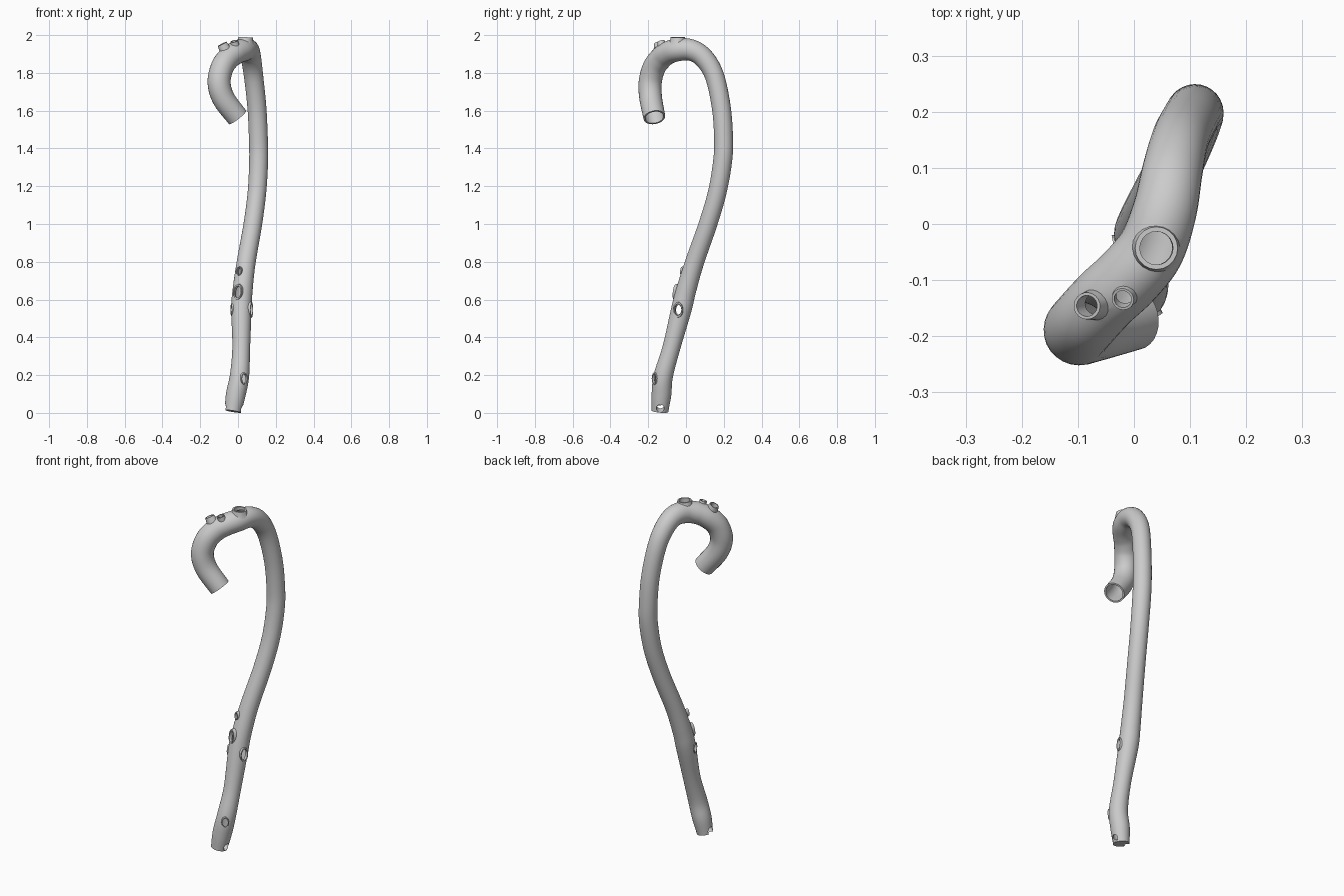
import bpy, bmesh, math
from mathutils import Vector, Matrix

if "Cube" in bpy.data.objects:
    bpy.data.objects.remove(bpy.data.objects["Cube"])

SIDES = 28
STEPS = 6
WALL = 0.009

# Centre line of the stick: x, y, z, radius
PATH = [
    (-.027, -.138, .012, .044), (-.012, -.130, .10, .052), (.008, -.120, .20, .051),
    (.017, -.077, .35, .047), (.018, -.025, .55, .054), (.024, .000, .65, .053),
    (.043, .045, .80, .050), (.078, .115, 1.00, .049), (.100, .165, 1.17, .049),
    (.109, .193, 1.33, .050), (.108, .199, 1.45, .050), (.100, .187, 1.62, .050),
    (.082, .150, 1.79, .051), (.068, .092, 1.885, .054), (.055, .025, 1.925, .057),
    (.030, -.045, 1.925, .060), (-.010, -.095, 1.91, .061), (-.050, -.132, 1.882, .061),
    (-.085, -.170, 1.83, .061), (-.100, -.190, 1.75, .061), (-.075, -.186, 1.665, .060),
    (-.002, -.167, 1.568, .058),
]

# Cut-off twig openings: tip, outward direction, radius, stretch along the stick
TWIGS = [
    ((.040, -.043, 1.993), (.05, .0, 1), .038, 1.0),
    ((-.084, -.146, 1.957), (-.5, -.1, 1), .024, 1.1),
    ((-.020, -.134, 1.972), (-.2, -.3, 1), .020, 1.0),
    ((.004, -.025, .755), (-.45, -1, .1), .015, 1.5),
    ((-.003, -.060, .645), (-.45, -1, .15), .024, 1.7),
    ((.073, -.043, .55), (1, -.3, 0), .025, 1.6),
    ((-.036, -.040, .55), (-1, -.2, 0), .020, 1.6),
    ((.035, -.170, .185), (.7, -1, 0), .020, 1.6),
]


def spline(points):
    """Smooth curve through the path points."""
    p = [Vector(q) for q in points]
    p = [2 * p[0] - p[1]] + p + [2 * p[-1] - p[-2]]
    out = []
    for i in range(1, len(p) - 2):
        a, b, c, d = p[i - 1:i + 3]
        for k in range(STEPS):
            t = k / STEPS
            out.append(0.5 * (2 * b + (c - a) * t + (2 * a - 5 * b + 4 * c - d) * t * t
                              + (3 * b - a - 3 * c + d) * t ** 3))
    out.append(p[-2])
    return out


def finish(name, bm):
    bmesh.ops.recalc_face_normals(bm, faces=bm.faces)
    mesh = bpy.data.meshes.new(name)
    bm.to_mesh(mesh)
    bm.free()
    obj = bpy.data.objects.new(name, mesh)
    bpy.context.collection.objects.link(obj)
    return obj


def tube(name, samples, inset=0.0):
    """Capped tube swept with a frame carried along the curve."""
    bm = bmesh.new()
    pts = [s.to_3d() for s in samples]
    side = Vector((1, 0, 0))
    rings = []
    for i, s in enumerate(samples):
        tan = (pts[min(i + 1, len(pts) - 1)] - pts[max(i - 1, 0)]).normalized()
        side = (side - tan * side.dot(tan)).normalized()
        up = tan.cross(side)
        r = s[3] - inset
        rings.append([bm.verts.new(pts[i] + r * (side * math.cos(a) + up * math.sin(a)))
                      for a in (2 * math.pi * j / SIDES for j in range(SIDES))])
    for lo, hi in zip(rings, rings[1:]):
        for j in range(SIDES):
            k = (j + 1) % SIDES
            bm.faces.new((lo[j], lo[k], hi[k], hi[j]))
    bm.faces.new(rings[0])
    bm.faces.new(rings[-1])
    return finish(name, bm)


def plug(name, tip, direction, base_r, tip_r, depth, stretch=1.0, beyond=0.0):
    """Tapered cylinder reaching inward from the tip."""
    d = Vector(direction).normalized()
    length = depth + beyond
    centre = Vector(tip) + d * (beyond - length / 2)
    mat = (Matrix.Translation(centre) @ d.to_track_quat('Z', 'Y').to_matrix().to_4x4()
           @ Matrix.Diagonal((1, stretch, 1, 1)))
    bm = bmesh.new()
    bmesh.ops.create_cone(bm, cap_ends=True, segments=20, radius1=base_r, radius2=tip_r,
                          depth=length, matrix=mat)
    return finish(name, bm)


def combine(target, other, operation):
    other.hide_render = True
    mod = target.modifiers.new(operation.lower(), 'BOOLEAN')
    mod.operation = operation
    mod.solver = 'EXACT'
    mod.object = other
    bpy.context.view_layer.objects.active = target
    bpy.ops.object.modifier_apply(modifier=mod.name)
    bpy.data.objects.remove(other)


# Stick body
samples = spline(PATH)
stick = tube("walking_stick", samples)

# Twig collars
for tip, d, r, s in TWIGS:
    combine(stick, plug("twig_collar", tip, d, r * 1.25, r, .045, s), 'UNION')

# Hollow core, closed at the foot and open at the handle end
core = samples[2:]
core.append(core[-1] + (core[-1] - core[-2]) * 0.6)
combine(stick, tube("hollow_core", core, WALL), 'DIFFERENCE')

# Openings through the collars
for tip, d, r, s in TWIGS:
    hole = plug("twig_hole", tip, d, r * .78, r * .78, .05, s, .02)
    combine(stick, hole, 'DIFFERENCE')

# Notches on both sides of the foot
for sx in (-1, 1):
    tip = (-.027 + sx * .058, -.136, .022)
    combine(stick, plug("foot_notch", tip, (sx, 0, -.5), .021, .021, .06, 1, .03), 'DIFFERENCE')

# Rest on the ground plane
low = min(v.co.z for v in stick.data.vertices)
stick.data.transform(Matrix.Translation((0, 0, -low)))

bpy.ops.object.select_all(action='DESELECT')
stick.select_set(True)
bpy.context.view_layer.objects.active = stick
bpy.ops.object.shade_smooth_by_angle(angle=math.radians(35))
